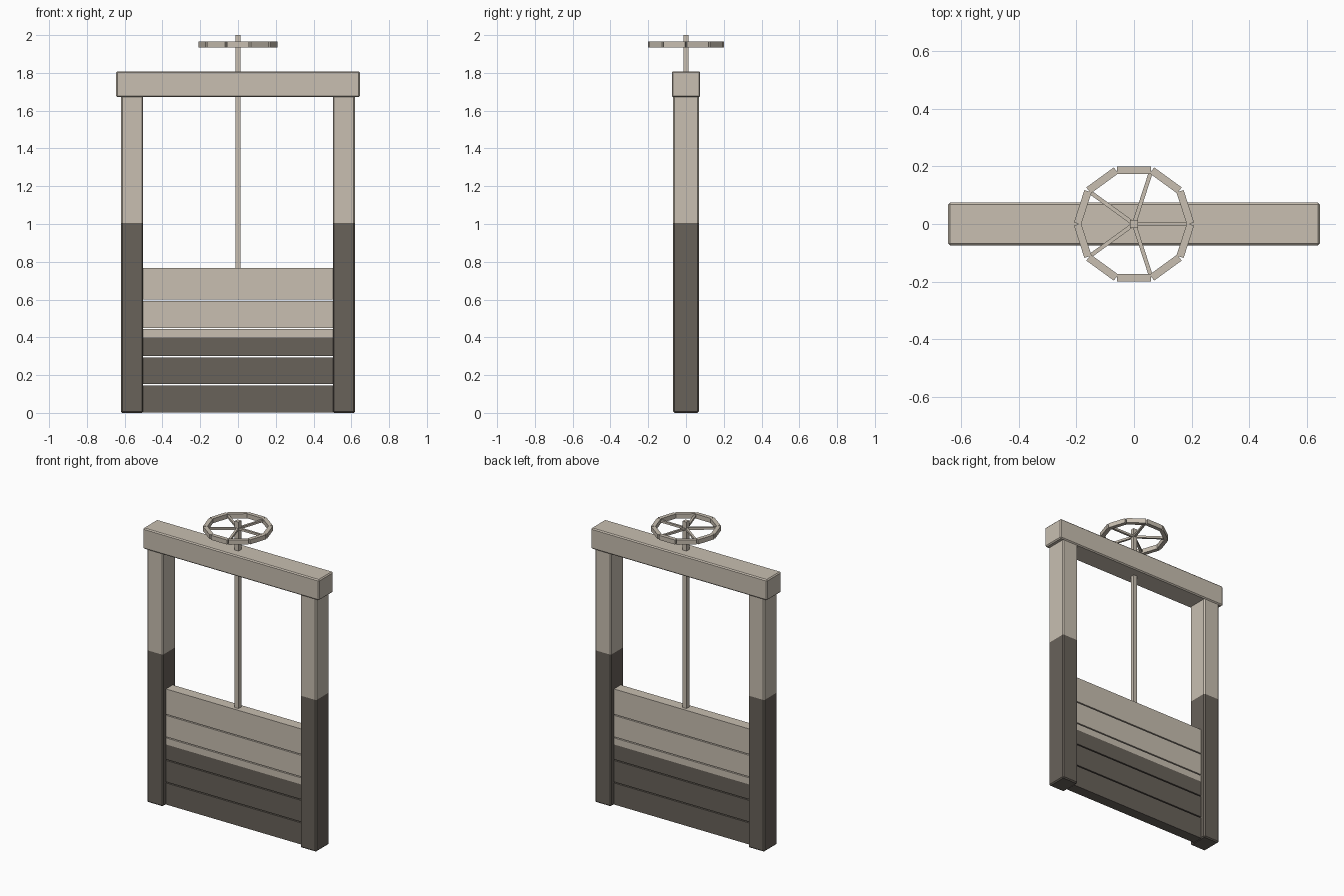
import bpy, bmesh, math
from mathutils import Matrix, Vector

if "Cube" in bpy.data.objects:
    bpy.data.objects.remove(bpy.data.objects["Cube"], do_unlink=True)


def make_material(name, rgb):
    mat = bpy.data.materials.new(name)
    mat.use_nodes = True
    mat.diffuse_color = (*rgb, 1)
    bsdf = next(n for n in mat.node_tree.nodes if n.type == "BSDF_PRINCIPLED")
    bsdf.inputs["Base Color"].default_value = (*rgb, 1)
    return mat


DRY = make_material("dry pale wood", (0.58, 0.52, 0.44))
WET = make_material("wet dark wood", (0.14, 0.122, 0.102))


def add_box(bm, size, centre, bevel=0, angle=0):
    """Box placed at centre, then turned about the z axis by angle."""
    part = bmesh.new()
    bmesh.ops.create_cube(part, size=1)
    bmesh.ops.scale(part, vec=size, verts=part.verts)
    bmesh.ops.translate(part, vec=centre, verts=part.verts)
    if bevel:
        bmesh.ops.bevel(part, geom=part.edges[:], offset=bevel, segments=1, affect="EDGES")
    bmesh.ops.rotate(part, cent=(0, 0, 0), matrix=Matrix.Rotation(angle, 3, "Z"), verts=part.verts)
    mesh = bpy.data.meshes.new("part")
    part.to_mesh(mesh)
    part.free()
    bm.from_mesh(mesh)
    bpy.data.meshes.remove(mesh)


def finish(name, bm, water_line=None):
    """Cut the mesh at the water line and colour faces below it."""
    if water_line is not None:
        bmesh.ops.bisect_plane(bm, geom=bm.verts[:] + bm.edges[:] + bm.faces[:],
                               plane_co=Vector((0, 0, water_line)), plane_no=Vector((0, 0, 1)))
        for face in bm.faces:
            face.material_index = int(face.calc_center_median().z < water_line)
    mesh = bpy.data.meshes.new(name)
    bm.to_mesh(mesh)
    bm.free()
    mesh.materials.append(DRY)
    mesh.materials.append(WET)
    obj = bpy.data.objects.new(name, mesh)
    bpy.context.collection.objects.link(obj)


# Side posts
for side, label in ((1, "left"), (-1, "right")):
    bm = bmesh.new()
    add_box(bm, (0.117, 0.136, 1.69), (side * 0.561, 0, 0.845), bevel=0.007)
    finish(label + "_post", bm, water_line=1.005)

# Top beam
bm = bmesh.new()
add_box(bm, (1.29, 0.15, 0.137), (0, 0, 1.74), bevel=0.007)
finish("top_beam", bm)

# Sliding gate: boards with narrow gaps
PITCH, GAP = 0.149, 0.007
bm = bmesh.new()
for i in range(5):
    low = i * PITCH + (GAP / 2 if i else 0.003)
    high = (i + 1) * PITCH - GAP / 2 if i < 4 else 0.73
    add_box(bm, (1.01, 0.07, high - low), (0, 0, (low + high) / 2))
finish("gate_boards", bm, water_line=0.4)

# Gate top rail
bm = bmesh.new()
add_box(bm, (1.01, 0.07, 0.037), (0, 0, 0.7485))
finish("gate_top_rail", bm)

# Lifting rod
bm = bmesh.new()
add_box(bm, (0.028, 0.028, 1.24), (0, 0, 1.38))
finish("lifting_rod", bm)

# Handwheel: ten rim blocks and five spokes
WHEEL_Z = 1.95
bm = bmesh.new()
for i in range(10):
    add_box(bm, (0.026, 0.118, 0.03), (0.187, 0, WHEEL_Z), angle=math.radians(18 + 36 * i))
finish("handwheel_rim", bm)

bm = bmesh.new()
for i in range(5):
    add_box(bm, (0.185, 0.014, 0.014), (0.0925, 0, WHEEL_Z), angle=math.radians(72 * i))
finish("handwheel_spokes", bm)
